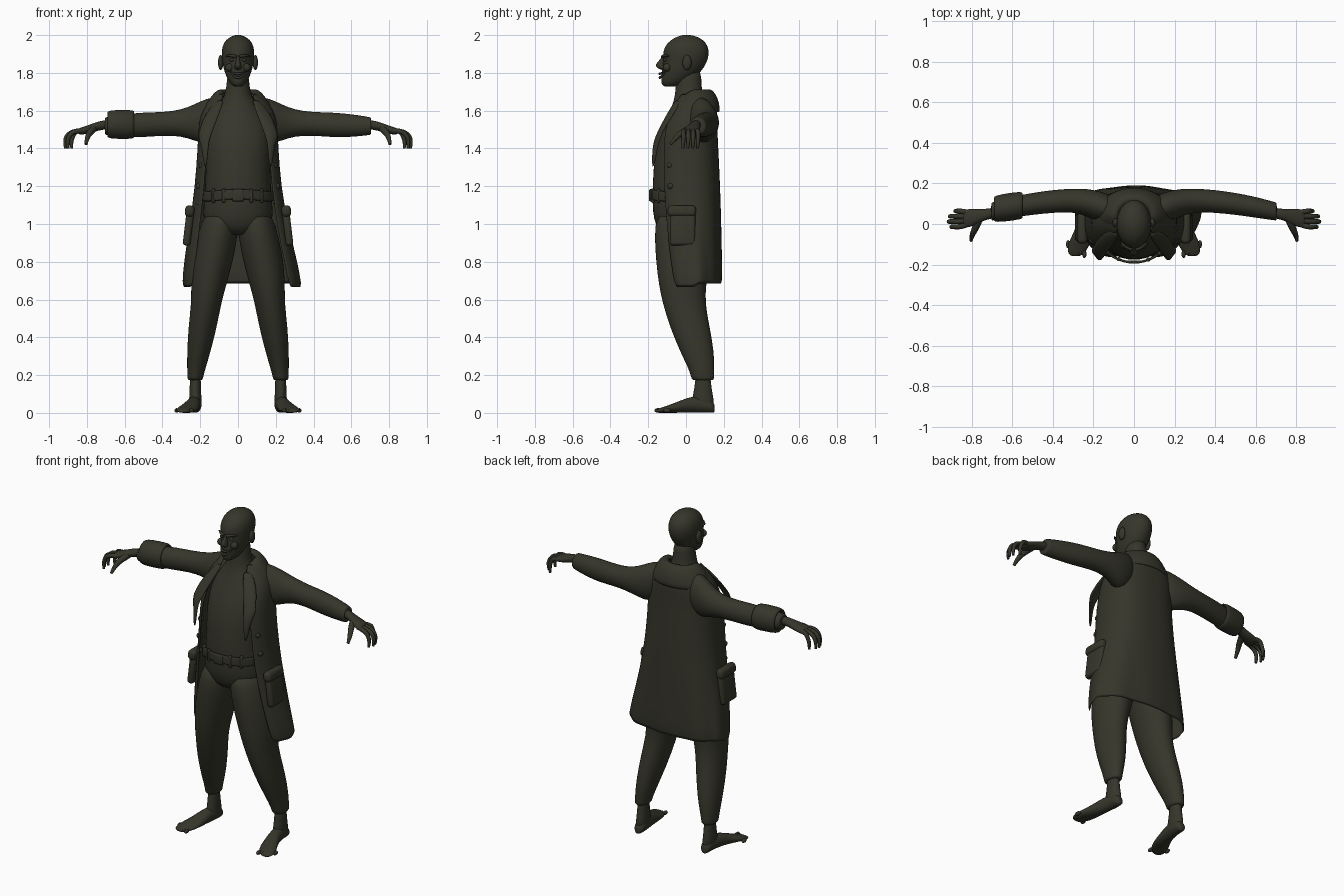
import bpy, bmesh, math
from mathutils import Vector

if "Cube" in bpy.data.objects:
    bpy.data.objects.remove(bpy.data.objects["Cube"])

olive = bpy.data.materials.new("dark olive")
olive.use_nodes = True
COLOUR = (0.036, 0.036, 0.024, 1)
olive.diffuse_color = COLOUR
olive.node_tree.nodes["Principled BSDF"].inputs["Base Color"].default_value = COLOUR


def finish(bm, name, subdiv=1, thick=0):
    """Turn a bmesh into a smooth object."""
    bmesh.ops.recalc_face_normals(bm, faces=bm.faces)
    for f in bm.faces:
        f.smooth = True
    me = bpy.data.meshes.new(name)
    bm.to_mesh(me)
    bm.free()
    me.materials.append(olive)
    ob = bpy.data.objects.new(name, me)
    bpy.context.collection.objects.link(ob)
    if thick:
        m = ob.modifiers.new("thickness", 'SOLIDIFY')
        m.thickness, m.offset = thick, 0
    if subdiv:
        m = ob.modifiers.new("smooth", 'SUBSURF')
        m.levels = m.render_levels = subdiv
    return ob


def skin(bm, rows, closed):
    """Bridge rows of points with quads."""
    grid = [[bm.verts.new(p) for p in r] for r in rows]
    n = len(rows[0])
    for a, b in zip(grid, grid[1:]):
        for i in range(n if closed else n - 1):
            j = (i + 1) % n
            bm.faces.new((a[i], a[j], b[j], b[i]))
    return grid


def loft(name, rings, axis='z', n=20, subdiv=1):
    """Closed body from ellipses: (station, centre a, radius a, low b, high b)."""
    rows = []
    for s, ca, ra, lo, hi in rings:
        row = []
        for i in range(n):
            t = math.tau * i / n
            a, b = ca + ra * math.cos(t), (lo + hi) / 2 + (hi - lo) / 2 * math.sin(t)
            row.append({'z': (a, b, s), 'x': (s, a, b), 'y': (a, s, b)}[axis])
        rows.append(row)
    bm = bmesh.new()
    grid = skin(bm, rows, True)
    for end in (grid[0], grid[-1]):
        c = bm.verts.new(sum((v.co for v in end), Vector()) / n)
        for i in range(n):
            bm.faces.new((end[i], end[(i + 1) % n], c))
    return finish(bm, name, subdiv)


def tube(name, pts, radii, closed=False):
    """Round tapering tube through points."""
    cu = bpy.data.curves.new(name, 'CURVE')
    cu.dimensions, cu.bevel_depth, cu.bevel_resolution = '3D', 1, 2
    cu.resolution_u, cu.use_fill_caps = 6, True
    sp = cu.splines.new('NURBS')
    sp.points.add(len(pts) - 1)
    sp.use_endpoint_u, sp.order_u, sp.use_cyclic_u = not closed, 3, closed
    for p, co, r in zip(sp.points, pts, radii):
        p.co, p.radius = (*co, 1), r
    cu.materials.append(olive)
    ob = bpy.data.objects.new(name, cu)
    bpy.context.collection.objects.link(ob)


def ball(name, loc, size):
    bm = bmesh.new()
    bmesh.ops.create_uvsphere(bm, u_segments=16, v_segments=10, radius=1)
    bmesh.ops.scale(bm, vec=size, verts=bm.verts)
    bmesh.ops.translate(bm, vec=loc, verts=bm.verts)
    return finish(bm, name, 0)


def box(name, size, loc, tilt=0):
    bm = bmesh.new()
    bmesh.ops.create_cube(bm, size=1)
    bmesh.ops.scale(bm, vec=size, verts=bm.verts)
    ob = finish(bm, name, 0)
    ob.location, ob.rotation_euler = loc, (0, tilt, 0)
    m = ob.modifiers.new("round", 'BEVEL')
    m.width, m.segments = min(size) * 0.4, 3


# torso, neck and head
loft("torso", [(z, 0, r, f, b) for z, r, f, b in [
    (.94, .13, -.13, .11), (1.0, .18, -.165, .13), (1.06, .19, -.178, .14), (1.15, .178, -.18, .14),
    (1.3, .172, -.175, .14), (1.42, .178, -.158, .14), (1.52, .17, -.12, .14), (1.6, .13, -.085, .13),
    (1.66, .08, -.062, .1), (1.72, .06, -.055, .08), (1.82, .058, -.05, .085)]])
loft("head", [(z, 0, r, f, b) for z, r, f, b in [
    (1.727, .02, -.115, -.05), (1.74, .04, -.132, -.01), (1.77, .058, -.133, .04), (1.81, .074, -.13, .085),
    (1.85, .083, -.124, .108), (1.88, .086, -.122, .12), (1.92, .088, -.123, .124), (1.96, .077, -.1, .108),
    (1.985, .053, -.065, .077), (2.0, .02, -.025, .035)]])
loft("nose", [(1.815, 0, .012, -.13, -.1), (1.828, 0, .022, -.158, -.1), (1.842, 0, .017, -.166, -.1),
              (1.87, 0, .01, -.14, -.1), (1.89, 0, .008, -.125, -.1)], n=10)
tube("upper_lip", [(-.04, -.108, 1.805), (-.02, -.134, 1.797), (0, -.141, 1.795), (.02, -.134, 1.797),
                   (.04, -.108, 1.805)], [.003, .006, .007, .006, .003])
tube("lower_lip", [(-.04, -.108, 1.803), (-.022, -.132, 1.78), (0, -.141, 1.773), (.022, -.132, 1.78),
                   (.04, -.108, 1.803)], [.003, .006, .007, .006, .003])

COAT = [(.66, .29, -.1, .183, .24), (.8, .278, -.125, .183, .225), (1.0, .25, -.148, .18, .2),
        (1.2, .222, -.165, .175, .178), (1.4, .208, -.165, .165, .165), (1.5, .205, -.135, .16, .14),
        (1.57, .195, -.1, .16, .115), (1.63, .165, -.07, .155, .095), (1.69, .105, -.04, .14, .075)]


def coat_point(level, u):
    """Point on the coat; u runs from the right front edge to the left one."""
    z, w, front, back, gap = level
    t0 = math.asin(min(1, (gap / w) ** 1.25))
    t = -t0 - u * (math.tau - 2 * t0)
    sx, cy = math.sin(t), math.cos(t)
    x = w * math.copysign(abs(sx) ** .8, sx)
    y = (front + back) / 2 - (back - front) / 2 * math.copysign(abs(cy) ** .8, cy)
    low = max(0, (1.1 - z) / .45)
    fold = 1 + .02 * low * math.sin(u * 40)
    return Vector((x * fold * (1 + .14 * low * (x > 0) * x / w), y * fold, z + .02 * low * (y > .05)))


# open coat
bm = bmesh.new()
skin(bm, [[coat_point(lv, i / 40) for i in range(41)] for lv in COAT], False)
finish(bm, "coat", 1, .012)

# turned-down collar round the neck and back
collar = []
for grow, z, back in [(.075, 1.69, .1), (.095, 1.715, .125), (.125, 1.69, .15), (.16, 1.64, .17), (.185, 1.59, .175)]:
    row = []
    for i in range(25):
        t = math.radians(-125 + 250 * i / 24)
        y = .04 + (back - .04) * math.cos(t)
        row.append((grow * math.sin(t), y, z - .05 * max(0, -math.cos(t))))
    collar.append(row)
bm = bmesh.new()
skin(bm, collar, False)
finish(bm, "collar", 1, .014)

# belt with loops and buckle
bm = bmesh.new()
skin(bm, [[(.187 * math.cos(t), -.02 + .17 * math.sin(t), z + .006 * math.sin(3 * t))
           for t in [math.tau * i / 40 for i in range(40)]] for z in (1.125, 1.14, 1.165, 1.18)], True)
finish(bm, "belt", 1, .012)
for k, x in enumerate((-.13, -.075, .07, .125)):
    box("belt_loop_%d" % k, (.018, .02, .075), (x, -.018 - .17 * math.sqrt(1 - (x / .187) ** 2), 1.15))
box("buckle", (.06, .016, .06), (0, -.188, 1.15))

for s, side in ((1, "left"), (-1, "right")):
    # face sides
    ball(side + "_ear", (s * .092, .005, 1.855), (.014, .024, .04))
    ball(side + "_eye", (s * .032, -.108, 1.868), (.014, .012, .009))
    tube(side + "_brow", [(s * .01, -.125, 1.885), (s * .035, -.122, 1.896), (s * .062, -.093, 1.888)],
         [.008, .009, .004])
    ball(side + "_cheek", (s * .045, -.1, 1.828), (.022, .022, .022))

    # trousers, ankle and foot
    loft(side + "_trouser_leg", [(z, s * c, r, f, b) for z, c, r, f, b in [
        (1.06, .09, .095, -.165, .13), (.92, .11, .108, -.168, .13), (.8, .135, .108, -.16, .125),
        (.68, .155, .095, -.146, .108), (.58, .168, .08, -.125, .102), (.45, .188, .076, -.085, .128),
        (.32, .208, .062, -.03, .15), (.24, .22, .05, .01, .15), (.19, .226, .042, .028, .15),
        (.172, .227, .041, .03, .15)]])
    loft(side + "_ankle", [(z, s * .226, r, f, b) for z, r, f, b in [
        (.22, .03, .05, .13), (.13, .03, .045, .135), (.08, .034, .03, .148), (.02, .034, .03, .15)]], n=14)
    loft(side + "_foot", [(y, s * c, r, 0, h) for y, c, r, h in [
        (.152, .226, .018, .045), (.135, .226, .032, .07), (.09, .226, .035, .085), (.03, .235, .037, .09),
        (-.03, .248, .045, .065), (-.09, .268, .056, .042), (-.13, .282, .05, .028), (-.158, .288, .03, .018)]],
         'y', n=16)
    for k in range(5):
        x, y = .245 + .02 * k, -.148 + .012 * k
        ball("%s_toe_%d" % (side, k), (s * x, y, .013), (.011, .02, .012))

    # sleeve, wrist and hand
    loft(side + "_sleeve", [(s * x, y, r, lo, hi) for x, y, r, lo, hi in [
        (.1, .07, .07, 1.46, 1.68), (.17, .085, .078, 1.42, 1.665), (.23, .105, .07, 1.44, 1.635),
        (.3, .118, .058, 1.465, 1.605), (.4, .112, .057, 1.468, 1.592), (.5, .1, .055, 1.458, 1.592),
        (.6, .083, .052, 1.46, 1.582), (.68, .066, .047, 1.468, 1.57), (.7, .062, .045, 1.472, 1.565),
        (.705, .061, .044, 1.474, 1.562)]], 'x')
    loft(side + "_hand", [(s * x, y, r, lo, hi) for x, y, r, lo, hi in [
        (.66, .06, .025, 1.5, 1.55), (.72, .05, .027, 1.5, 1.55), (.755, .042, .032, 1.488, 1.538),
        (.79, .034, .043, 1.478, 1.525), (.83, .026, .048, 1.472, 1.512), (.845, .025, .04, 1.474, 1.506)]],
         'x', n=14)
    for k in range(4):
        y = .064 - .026 * k
        reach = (.885, .912, .918, .905)[k]
        tube("%s_finger_%d" % (side, k), [(s * .815, .035 + (y - .035) * .7, 1.493), (s * .855, y, 1.495),
             (s * (reach - .015), y, 1.475), (s * reach, y, 1.435), (s * (reach - .005), y - .003, 1.4)],
             [.014, .013, .012, .011, .007])
    tube(side + "_thumb", [(s * .765, .025, 1.505), (s * .785, -.025, 1.485), (s * .8, -.055, 1.455),
                           (s * .805, -.082, 1.422)], [.02, .017, .013, .008])

    # lapel
    bm = bmesh.new()
    skin(bm, [[(s * a, ya, z), (s * (a + b) / 2, (ya + yb) / 2 - .012, z), (s * b, yb, z)]
              for z, a, ya, b, yb in [(1.66, .07, -.05, .11, -.02), (1.58, .1, -.1, .18, -.065),
                                      (1.5, .13, -.138, .205, -.12), (1.46, .145, -.158, .215, -.13),
                                      (1.42, .155, -.172, .195, -.15), (1.3, .165, -.172, .18, -.165)]], False)
    finish(bm, side + "_lapel", 1, .012)

    # pocket with flap, and front buttons
    box(side + "_pocket", (.04, .135, .2), (s * .262, -.018, .985), s * -.12)
    box(side + "_pocket_flap", (.05, .15, .06), (s * .256, -.022, 1.068), s * -.12)
    for k, z in enumerate((1.31, 1.2, 1.11)):
        near = min(COAT, key=lambda lv: abs(lv[0] - z))
        p = coat_point((z, *near[1:]), .06 if s < 0 else .94)
        ball("%s_button_%d" % (side, k), p, (.017, .017, .017))

# turned-back cuff on the right sleeve only
bm = bmesh.new()
skin(bm, [[(x, y + r * math.cos(t), 1.527 + (r + .008) * math.sin(t))
           for t in [math.tau * i / 20 for i in range(20)]]
          for x, y, r in [(-.55, .092, .056), (-.56, .092, .064), (-.62, .083, .064), (-.68, .075, .062),
                          (-.69, .074, .052)]], True)
finish(bm, "right_cuff", 1, .012)
